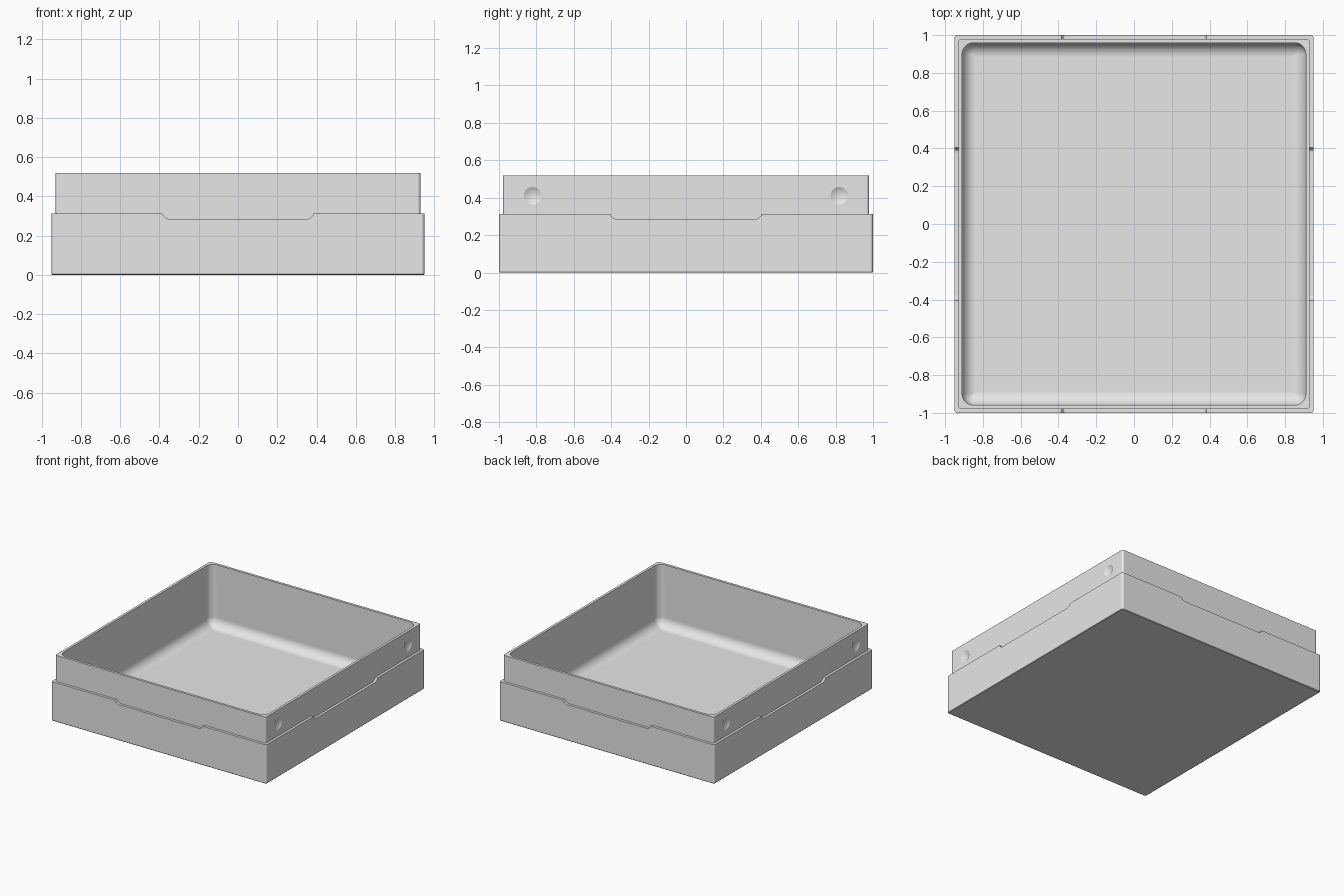
import bpy, bmesh, math
from mathutils import Matrix

if "Cube" in bpy.data.objects:
    bpy.data.objects.remove(bpy.data.objects["Cube"], do_unlink=True)

grey = bpy.data.materials.new("light grey")
grey.use_nodes = True
grey.diffuse_color = (0.8, 0.8, 0.8, 1)
grey.node_tree.nodes["Principled BSDF"].inputs["Base Color"].default_value = (0.8, 0.8, 0.8, 1)

LEDGE, DIP, RIM = 0.312, 0.026, 0.52      # ledge height, notch depth, rim height
FLOOR, FILLET = 0.025, 0.075
CORNER_STEPS = 8
# Half-profile of a ledge notch: (distance inside the notch end, share of the dip)
NOTCH = [(0, 0), (0.004, 0.3), (0.015, 0.8), (0.03, 1)]


def outline(hx, hy, r, z, notched=False):
    """Rounded rectangle, counter-clockwise, with notch points on every side."""
    pts = []
    for k in range(4):
        a = k * math.pi / 2
        ca, sa = round(math.cos(a)), round(math.sin(a))
        # Side facing direction a: out = distance to it, half = half its length
        out, half, n = (hx, hy, 0.405) if k % 2 == 0 else (hy, hx, 0.385)
        side = [(-n + d, s) for d, s in NOTCH] + [(n - d, s) for d, s in reversed(NOTCH)]
        for t, s in side:
            dz = DIP * s if notched else 0
            pts.append((out * ca - t * sa, out * sa + t * ca, z - dz))
        # Corner arc after this side
        for i in range(CORNER_STEPS + 1):
            b = i * math.pi / 2 / CORNER_STEPS
            u, v = out - r + r * math.cos(b), half - r + r * math.sin(b)
            pts.append((u * ca - v * sa, u * sa + v * ca, z))
    return pts


# Tray: one loft from the underside, over the ledge and rim, down to the floor
rings = [
    outline(0.946, 0.996, 0.012, 0),
    outline(0.95, 1.0, 0.016, 0.004),
    outline(0.95, 1.0, 0.016, LEDGE, True),
    outline(0.93, 0.979, 0.016, LEDGE, True),
    outline(0.93, 0.979, 0.016, RIM),
    outline(0.91, 0.959, 0.06, RIM),
]
for i in range(11):
    a = i * math.pi / 20
    inset = FILLET * (1 - math.cos(a))
    rings.append(outline(0.91 - inset, 0.959 - inset, max(0.06 - inset, 0.004),
                         FLOOR + FILLET * (1 - math.sin(a))))

bm = bmesh.new()
loops = [[bm.verts.new(p) for p in ring] for ring in rings]
count = len(loops[0])
for low, high in zip(loops, loops[1:]):
    for i in range(count):
        j = (i + 1) % count
        bm.faces.new((low[i], low[j], high[j], high[i]))
bm.faces.new(loops[0][::-1])
bm.faces.new(loops[-1])
mesh = bpy.data.meshes.new("tray")
bm.to_mesh(mesh)
bm.free()
mesh.materials.append(grey)
tray = bpy.data.objects.new("tray", mesh)
bpy.context.collection.objects.link(tray)

# Shallow round dimples near the ends of both long sides
RADIUS, DEPTH = 0.047, 0.013
ball = (RADIUS ** 2 + DEPTH ** 2) / (2 * DEPTH)
bm = bmesh.new()
for sx in (-1, 1):
    for sy in (-1, 1):
        place = Matrix.Translation((sx * (0.93 + ball - DEPTH), sy * 0.82, 0.41))
        bmesh.ops.create_uvsphere(bm, u_segments=40, v_segments=40, radius=ball,
                                  matrix=place @ Matrix.Rotation(math.pi / 2, 4, 'Y'))
cut_mesh = bpy.data.meshes.new("dimple_cutter")
bm.to_mesh(cut_mesh)
bm.free()
cut_mesh.materials.append(grey)
cutter = bpy.data.objects.new("dimple_cutter", cut_mesh)
bpy.context.collection.objects.link(cutter)
cutter.hide_render = True

dimples = tray.modifiers.new("dimples", 'BOOLEAN')
dimples.operation = 'DIFFERENCE'
dimples.solver = 'EXACT'
dimples.object = cutter
bpy.ops.object.select_all(action='DESELECT')
tray.select_set(True)
bpy.context.view_layer.objects.active = tray
bpy.ops.object.modifier_apply(modifier=dimples.name)
bpy.data.objects.remove(cutter, do_unlink=True)

# Smooth fillets with flat walls and crisp rims
bpy.ops.object.shade_smooth_by_angle(angle=math.radians(20))
normals = tray.modifiers.new("flat_walls", 'WEIGHTED_NORMAL')
normals.keep_sharp = True
